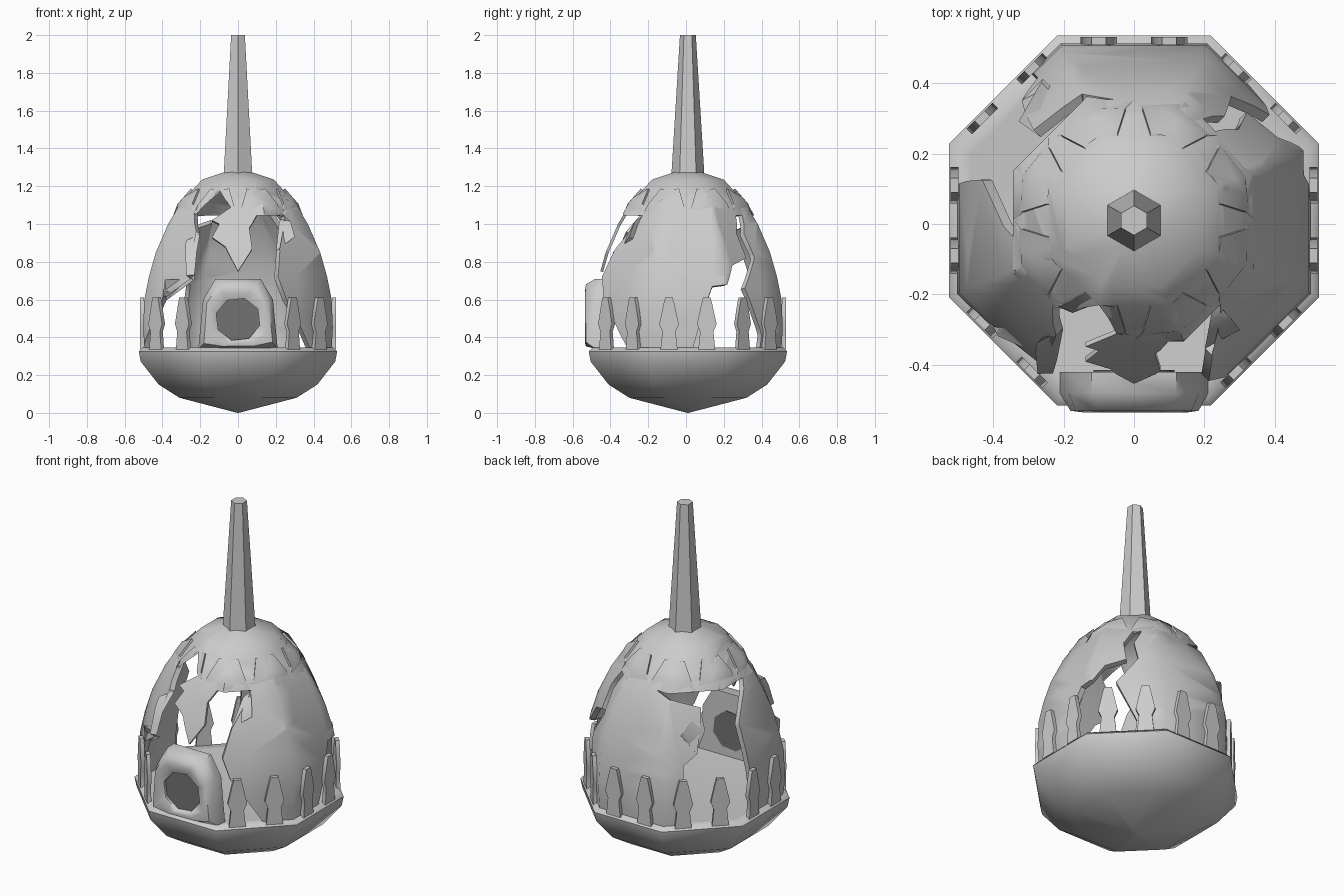
import bpy, bmesh, math
from mathutils import Vector

cube = bpy.data.objects.get("Cube")
if cube:
    bpy.data.objects.remove(cube, do_unlink=True)

CY = 0.01  # centre of the round parts


def material(name, value):
    m = bpy.data.materials.new(name)
    m.use_nodes = True
    m.diffuse_color = (value, value, value, 1)
    m.node_tree.nodes["Principled BSDF"].inputs["Base Color"].default_value = (value, value, value, 1)
    return m


GREY = material("stone grey", 0.6)
DARK = material("dark grey", 0.17)


def finish(name, bm, mat=GREY, thickness=0, closed=True):
    if closed:
        bmesh.ops.recalc_face_normals(bm, faces=bm.faces)
    mesh = bpy.data.meshes.new(name)
    bm.to_mesh(mesh)
    bm.free()
    mesh.materials.append(mat)
    ob = bpy.data.objects.new(name, mesh)
    bpy.context.collection.objects.link(ob)
    bpy.ops.object.select_all(action='DESELECT')
    ob.select_set(True)
    bpy.context.view_layer.objects.active = ob
    if thickness:
        mod = ob.modifiers.new("thickness", 'SOLIDIFY')
        mod.thickness = thickness
        mod.offset = -1
        bpy.ops.object.modifier_apply(modifier=mod.name)
    bpy.ops.object.shade_smooth_by_angle(angle=math.radians(52))
    return ob


def loft(name, rings, mat=GREY):
    """Skin a list of equal rings and cap both ends."""
    bm = bmesh.new()
    loops = [[bm.verts.new(p) for p in ring] for ring in rings]
    n = len(loops[0])
    for a, b in zip(loops, loops[1:]):
        for i in range(n):
            j = (i + 1) % n
            bm.faces.new((a[i], a[j], b[j], b[i]))
    bm.faces.new(loops[0])
    bm.faces.new(loops[-1])
    bmesh.ops.remove_doubles(bm, verts=bm.verts, dist=0.0005)
    return finish(name, bm, mat)


def ring(sides, radius, z, turn):
    step = math.tau / sides
    return [(radius * math.cos(step * (i + turn)), CY + radius * math.sin(step * (i + turn)), z)
            for i in range(sides)]


# Octagonal bowl with bevelled rim and inner floor (side distance, height)
FLAT = math.cos(math.pi / 8)
bowl = [(0.003, 0), (0.31, 0.08), (0.42, 0.15), (0.515, 0.272),
        (0.525, 0.325), (0.505, 0.345), (0.46, 0.34)]
loft("bowl_base", [ring(8, a / FLAT, z, 0.5) for a, z in bowl])

# Six-sided spire
loft("spire", [ring(6, 0.087, 1.265, 0.5), ring(6, 0.042, 2.0, 0.5)])

# Dome surface: side distance by height
DOME = [(0.33, 0.495), (0.45, 0.502), (0.6, 0.496), (0.72, 0.472), (0.85, 0.435), (1.0, 0.37),
        (1.1, 0.31), (1.18, 0.24), (1.235, 0.19), (1.275, 0.07)]


def on_dome(deg, z):
    for (z0, a0), (z1, a1) in zip(DOME, DOME[1:]):
        if z <= z1 + 1e-6:
            break
    a = a0 + (a1 - a0) * (z - z0) / (z1 - z0)
    t = math.radians(deg)
    r = a / math.cos(math.radians((deg + 22.5) % 45 - 22.5))
    return Vector((r * math.sin(t), CY - r * math.cos(t), z))


def shell(name, outline, thickness):
    """Flat outline of (degrees from the front, height), cut and wrapped on the dome."""
    bm = bmesh.new()
    k = 0.01
    bm.faces.new([bm.verts.new((d * k, z, 0)) for d, z in outline])
    bmesh.ops.triangulate(bm, faces=bm.faces)
    cuts = [((k * (22.5 + 45 * i), 0, 0), (1, 0, 0)) for i in range(-1, 9)]
    cuts += [((0, z, 0), (0, 1, 0)) for z, a in DOME]
    for co, no in cuts:
        bmesh.ops.bisect_plane(bm, geom=bm.verts[:] + bm.edges[:] + bm.faces[:],
                               plane_co=co, plane_no=no, dist=1e-5)
    for v in bm.verts:
        v.co = on_dome(v.co.x / k, v.co.y)
    bmesh.ops.remove_doubles(bm, verts=bm.verts, dist=0.0005)
    bm.normal_update()
    if sum(f.normal.dot(f.calc_center_median() - Vector((0, CY, 0.4))) for f in bm.faces) < 0:
        bmesh.ops.reverse_faces(bm, faces=bm.faces)
    finish(name, bm, GREY, thickness, closed=False)


# Broken dome panels
shell("right_panel", [(50, 0.34), (93, 0.34), (100, 0.56), (105, 0.67), (114, 0.68), (120, 0.78),
                      (134, 0.82), (131, 0.95), (142, 1.1), (140, 1.15), (110, 1.165), (70, 1.16),
                      (45, 1.04), (44, 0.92), (30, 0.87), (25, 0.72), (30, 0.6), (38, 0.5)], 0.03)
shell("back_panel", [(140, 0.34), (215, 0.34), (214, 0.68), (223, 0.74), (212, 0.84), (228, 0.97),
                     (202, 1.02), (180, 1.06), (164, 1.11), (152, 1.15), (150, 1.1), (139, 0.95),
                     (142, 0.82), (128, 0.66), (141, 0.41)], 0.03)
shell("left_panel", [(262, 0.34), (291, 0.34), (307, 0.6), (310, 0.7), (329, 0.71), (322, 0.9),
                     (326, 0.96), (316, 1.06), (303, 1.17), (294, 1.17), (255, 0.86), (258, 0.6)], 0.03)
shell("front_fragment", [(0, 0.75), (10, 0.87), (9, 0.98), (20, 1.08), (7, 1.16), (-4, 1.1),
                         (-21, 1.02), (-15, 1.0), (-19, 0.93), (-9, 0.88)], 0.015)

# Crown cap with eight hanging points
crown = [(-22.5, 1.18)]
for i in range(8):
    crown += [(45 * i - 11, 1.18), (45 * i, 1.045), (45 * i + 11, 1.18)]
crown += [(337.5, 1.18), (337.5, 1.275), (-22.5, 1.275)]
shell("crown_cap", crown, 0.012)

# Pointed posts, two on every side but the front
half = [(0.045, 0.335), (0.035, 0.43), (0.052, 0.47), (0.028, 0.58), (0.02, 0.61)]
outline = half + [(-x, z) for x, z in reversed(half)]
for side in range(1, 8):
    t = side * math.pi / 4
    out = Vector((math.sin(t), -math.cos(t), 0))
    along = Vector((math.cos(t), math.sin(t), 0))
    for offset in (-0.1, 0.1):
        loft("rim_post", [[out * d + along * (x + offset) + Vector((0, CY, z)) for x, z in outline]
                          for d in (0.498, 0.52)])

# Arched hatch frame at the front with an eight-sided opening
arch = [(0.185, 0.6), (0.12, 0.71), (-0.12, 0.71), (-0.185, 0.6),
        (-0.21, 0.34), (-0.1, 0.34), (0.1, 0.34), (0.21, 0.34)]
hole = [(0.12 * math.cos(math.radians(29 + 45 * i)), 0.495 + 0.115 * math.sin(math.radians(29 + 45 * i)))
        for i in range(8)]


def hatch_ring(t, y):
    return [(hx + (ax - hx) * t, y, hz + (az - hz) * t) for (hx, hz), (ax, az) in zip(hole, arch)]


loft("hatch_frame", [hatch_ring(t, y) for t, y in
                     [(0, -0.5), (0, -0.52), (0.35, -0.535), (0.72, -0.53), (1, -0.48),
                      (1, -0.42), (0, -0.42)]])

# Dark panes closing the opening on both faces
for name, y in (("hatch_pane", -0.505), ("hatch_inner_pane", -0.421)):
    loft(name, [hatch_ring(0, y), hatch_ring(0, y + 0.006)], DARK)
